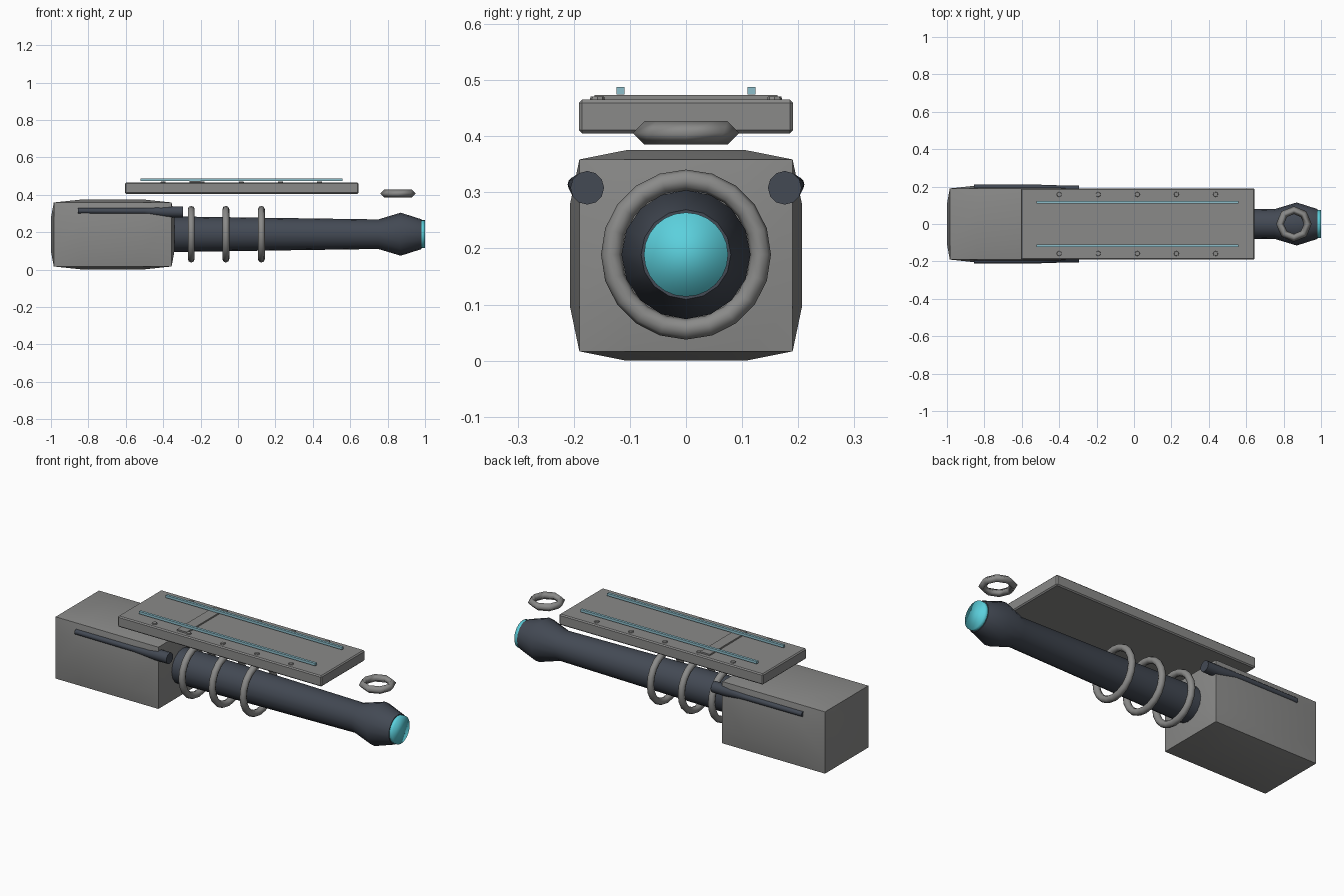
import bpy, bmesh, math
from mathutils import Vector

if "Cube" in bpy.data.objects:
    bpy.data.objects.remove(bpy.data.objects["Cube"])


def material(name, rgb):
    m = bpy.data.materials.new(name)
    m.diffuse_color = (*rgb, 1)
    m.use_nodes = True
    m.node_tree.nodes["Principled BSDF"].inputs["Base Color"].default_value = m.diffuse_color
    return m


GREY = material("warm grey", (0.255, 0.255, 0.25))
SLATE = material("dark slate", (0.056, 0.067, 0.088))
CYAN = material("lens cyan", (0.105, 0.63, 0.72))
PALE = material("pale rail blue", (0.27, 0.52, 0.60))


def finish(name, bm, mat, angle=35):
    bmesh.ops.recalc_face_normals(bm, faces=bm.faces)
    me = bpy.data.meshes.new(name)
    bm.to_mesh(me)
    bm.free()
    me.materials.append(mat)
    ob = bpy.data.objects.new(name, me)
    bpy.context.collection.objects.link(ob)
    bpy.ops.object.select_all(action='DESELECT')
    ob.select_set(True)
    bpy.context.view_layer.objects.active = ob
    if angle:
        bpy.ops.object.shade_smooth_by_angle(angle=math.radians(angle))
    return ob


def tube(name, stations, mat, sides=16, angle=35):
    """Capped round tube along x through stations (x, y, z, radius)."""
    bm = bmesh.new()
    rings = []
    for x, y, z, r in stations:
        rings.append([bm.verts.new((x, y + r * math.cos(2 * math.pi * i / sides),
                                    z + r * math.sin(2 * math.pi * i / sides)))
                      for i in range(sides)])
    for a, b in zip(rings, rings[1:]):
        for i in range(sides):
            j = (i + 1) % sides
            bm.faces.new((a[i], a[j], b[j], b[i]))
    bm.faces.new(rings[0])
    bm.faces.new(rings[-1])
    return finish(name, bm, mat, angle)


def ring(name, centre, major, minor, n, m, axis, mat):
    """Torus around the x or z axis."""
    bm = bmesh.new()
    c = Vector(centre)
    grid = []
    for i in range(n):
        a = 2 * math.pi * i / n
        row = []
        for k in range(m):
            b = 2 * math.pi * k / m
            r, h = major + minor * math.cos(b), minor * math.sin(b)
            u, v = r * math.cos(a), r * math.sin(a)
            row.append(bm.verts.new(c + Vector((h, u, v) if axis == 'x' else (u, v, h))))
        grid.append(row)
    for i in range(n):
        for k in range(m):
            p, q = grid[i], grid[(i + 1) % n]
            bm.faces.new((p[k], q[k], q[(k + 1) % m], p[(k + 1) % m]))
    return finish(name, bm, mat, 100)


def box(name, lo, hi, mat, bevel=0):
    bm = bmesh.new()
    bmesh.ops.create_cube(bm, size=1)
    lo, hi = Vector(lo), Vector(hi)
    for v in bm.verts:
        v.co = (lo + hi) / 2 + v.co * (hi - lo)
    if bevel:
        bmesh.ops.bevel(bm, geom=bm.edges[:], offset=bevel, segments=1, affect='EDGES')
    return finish(name, bm, mat, 0)


# Rear housing: box with three panels per side, each face bulged outward
def housing():
    full, edge, inner = (0.33, 0.207, 0.1875), (0.315, 0.19, 0.171), (0.16, 0.107, 0.09)
    steps = (-2, -1, 1, 2)
    bm = bmesh.new()
    verts = {}

    def vert(key):
        if key not in verts:
            outer = sum(abs(k) == 2 for k in key)
            co = []
            for ax, k in enumerate(key):
                size = inner[ax] if abs(k) == 1 else (full[ax] if outer == 1 else edge[ax])
                co.append(math.copysign(size, k))
            verts[key] = bm.verts.new(Vector(co) + Vector((-0.67, 0, 0.1875)))
        return verts[key]

    for ax in range(3):
        for side in (-2, 2):
            for i in range(3):
                for j in range(3):
                    quad = []
                    for di, dj in ((0, 0), (1, 0), (1, 1), (0, 1)):
                        key = [steps[i + di], steps[j + dj]]
                        key.insert(ax, side)
                        quad.append(vert(tuple(key)))
                    bm.faces.new(quad)
    finish("rear_housing", bm, GREY, 40)


housing()

# Barrel with flared muzzle, and the glowing lens
Z = 0.189
tube("barrel", [(-0.40, 0, Z, 0.095), (-0.34, 0, Z, 0.095), (0.75, 0, Z, 0.079),
                (0.87, 0, Z, 0.115), (0.98, 0, Z, 0.080)], SLATE)
tube("muzzle_lens", [(0.97, 0, Z, 0.075), (1.0, 0, Z, 0.075)], CYAN, 24, 100)

# Rings around the barrel
for n, x in enumerate((-0.25, -0.065, 0.125)):
    ring(f"barrel_ring_{n + 1}", (x, 0, Z), 0.133, 0.0185, 20, 8, 'x', GREY)

# Side pistons, thin at the back and thick at the front
for side, s in (("left", 1), ("right", -1)):
    tube(f"{side}_piston", [(-0.855, s * 0.197, 0.314, 0.014), (-0.50, s * 0.194, 0.313, 0.016),
                            (-0.38, s * 0.176, 0.308, 0.030), (-0.295, s * 0.176, 0.308, 0.030)],
         SLATE, 12)

# Top plate with crossbar, floating rails and rivets
box("top_plate", (-0.605, -0.191, 0.405), (0.645, 0.191, 0.465), GREY, 0.006)
box("plate_crossbar", (-0.26, -0.163, 0.463), (-0.20, 0.163, 0.473), GREY)
for side, s in (("left", 1), ("right", -1)):
    box(f"{side}_rail", (-0.52, s * 0.117 - 0.007, 0.474), (0.56, s * 0.117 + 0.007, 0.488), PALE)
    for n in range(5):
        bm = bmesh.new()
        bmesh.ops.create_cone(bm, cap_ends=True, segments=8, radius1=0.014,
                              radius2=0.012, depth=0.008)
        bmesh.ops.translate(bm, verts=bm.verts, vec=(-0.40 + 0.209 * n, s * 0.158, 0.467))
        finish(f"{side}_rivet_{n + 1}", bm, GREY)

# Front sight ring hovering over the muzzle
ring("front_sight_ring", (0.855, 0, 0.406), 0.074, 0.021, 8, 4, 'z', GREY)
